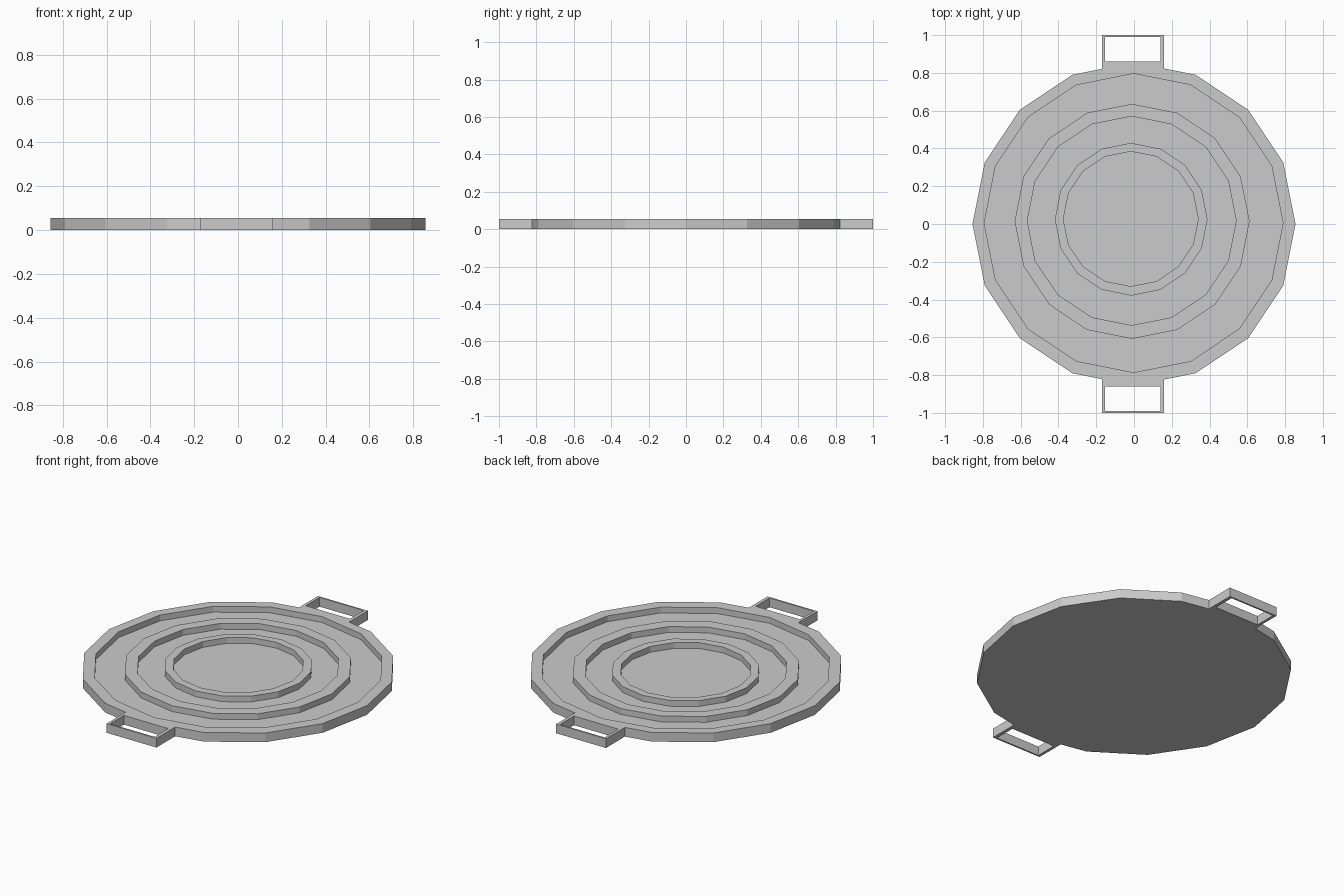
import bpy, bmesh
from math import cos, sin, tau

if "Cube" in bpy.data.objects:
    bpy.data.objects.remove(bpy.data.objects["Cube"])

SIDES = 16
TOP, FLOOR = 0.055, 0.02


def finish(bm, name):
    bmesh.ops.recalc_face_normals(bm, faces=bm.faces)
    mesh = bpy.data.meshes.new(name)
    bm.to_mesh(mesh)
    bm.free()
    obj = bpy.data.objects.new(name, mesh)
    bpy.context.collection.objects.link(obj)
    return obj


def bridge(bm, a, b):
    n = len(a)
    for i in range(n):
        j = (i + 1) % n
        bm.faces.new((a[i], a[j], b[j], b[i]))


# Round plate: stepped rings, drifting slightly off centre towards the middle
def build_plate():
    bm = bmesh.new()

    def loop(r, cx, cy, z):
        return [bm.verts.new((cx + r * cos(tau * i / SIDES),
                              cy + r * sin(tau * i / SIDES), z))
                for i in range(SIDES)]

    # radius, centre x, centre y, height outside the step, height inside it
    steps = [
        (0.855, 0.0, 0.0, 0.0, TOP),
        (0.791, -0.002, 0.005, TOP, FLOOR),
        (0.622, -0.010, 0.014, FLOOR, TOP),
        (0.553, -0.012, 0.017, TOP, FLOOR),
        (0.404, -0.015, 0.025, FLOOR, TOP),
        (0.357, -0.017, 0.027, TOP, FLOOR),
    ]
    loops = [loop(r, cx, cy, z) for r, cx, cy, z0, z1 in steps for z in (z0, z1)]
    for a, b in zip(loops, loops[1:]):
        bridge(bm, a, b)
    bm.faces.new(loops[0])
    bm.faces.new(loops[-1])
    return finish(bm, "plate")


# Rectangular loop handle, fitted against the plate's edge
def build_handle():
    bm = bmesh.new()
    outer = [(-0.17, 0.821), (-0.17, 1.0), (0.0, 1.0), (0.16, 1.0), (0.16, 0.823), (0.0, 0.855)]
    inner = [(-0.153, 0.86), (-0.153, 0.99), (0.0, 0.99), (0.14, 0.99), (0.14, 0.86), (0.0, 0.86)]
    rings = [[bm.verts.new((x, y, z)) for x, y in pts]
             for pts, z in ((outer, 0.0), (outer, TOP), (inner, TOP), (inner, 0.0))]
    for i in range(4):
        bridge(bm, rings[i], rings[(i + 1) % 4])
    return finish(bm, "handles")


plate = build_plate()
handles = build_handle()
mirror = handles.modifiers.new("opposite_handle", 'MIRROR')
mirror.use_axis = (False, True, False)
mirror.use_mirror_merge = False
